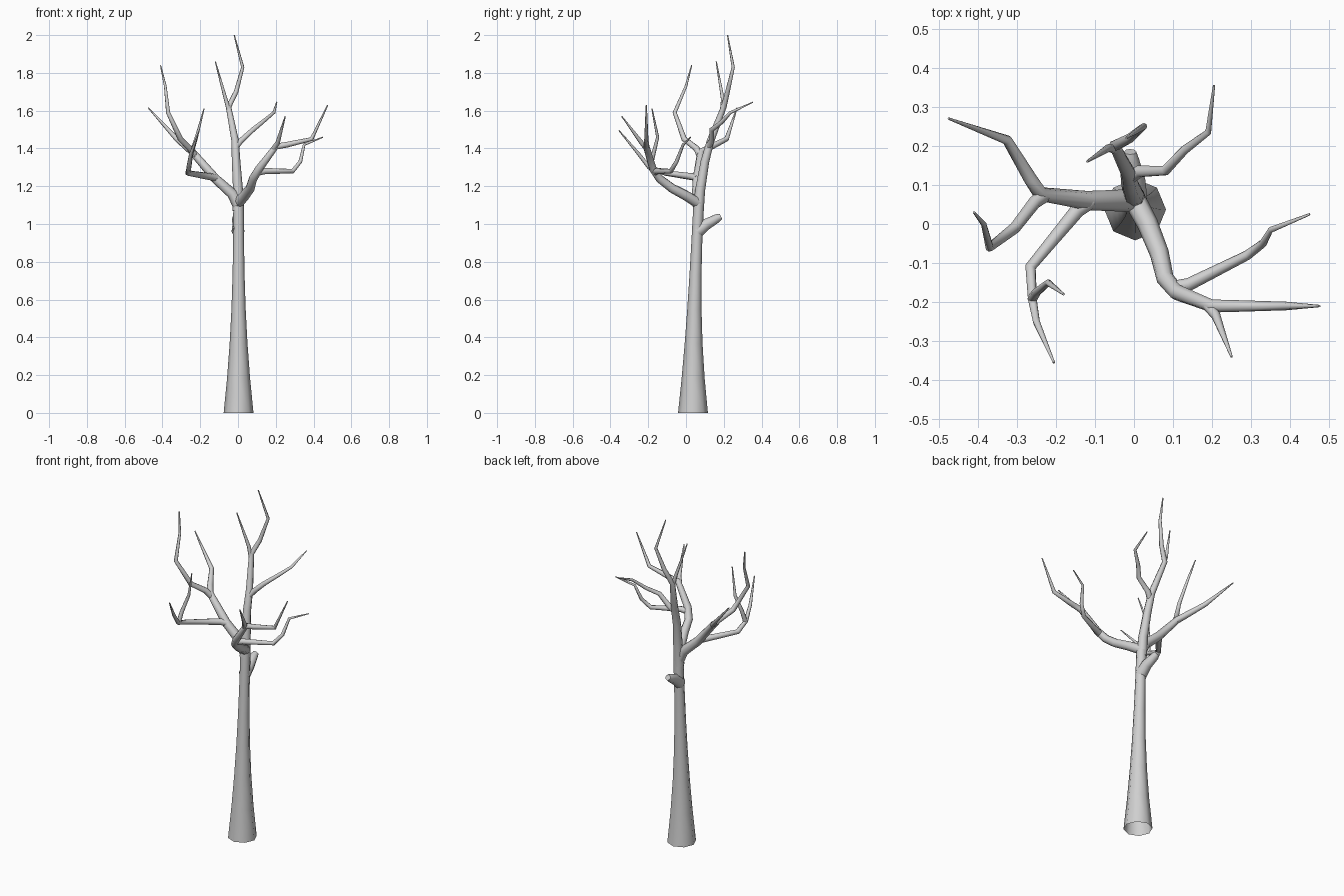
import bpy
import math
from mathutils import Vector

cube = bpy.data.objects.get("Cube")
if cube:
    bpy.data.objects.remove(cube, do_unlink=True)

# Single bark colour
bark = bpy.data.materials.new("grey_bark")
bark.use_nodes = True
grey = (0.63, 0.63, 0.63, 1)
bark.diffuse_color = grey
bark.node_tree.nodes["Principled BSDF"].inputs["Base Color"].default_value = grey


def limb(name, path, base_radius, tip_radius=0.003, flare=0.8, capped=True):
    """Eight-sided tube along a path, tapering with distance from its base."""
    path = [Vector(point) for point in path]
    curve = bpy.data.curves.new(name, "CURVE")
    curve.dimensions = "3D"
    curve.twist_mode = "MINIMUM"
    curve.bevel_depth = 1
    curve.bevel_resolution = 2
    curve.use_fill_caps = capped
    spline = curve.splines.new("POLY")
    spline.points.add(len(path) - 1)

    # Radius falls from base to tip; a higher flare narrows sooner
    steps = [(b - a).length for a, b in zip(path, path[1:])]
    for index, point in enumerate(path):
        remaining = sum(steps[index:]) / sum(steps)
        radius = tip_radius + (base_radius - tip_radius) * remaining ** flare
        spline.points[index].co = (*point, 1)
        spline.points[index].radius = radius

    curve.materials.append(bark)
    limb_object = bpy.data.objects.new(name, curve)
    bpy.context.collection.objects.link(limb_object)
    bpy.ops.object.select_all(action="DESELECT")
    limb_object.select_set(True)
    bpy.context.view_layer.objects.active = limb_object
    bpy.ops.object.convert(target="MESH")
    bpy.ops.object.shade_smooth_by_angle(angle=math.radians(60))


# Flared trunk, leaning slightly back and open underneath
trunk_height = 1.1
rings = 6
trunk_path = []
for ring in range(rings + 1):
    rise = ring / rings
    trunk_path.append((0.003, 0.037 + 0.03 * rise ** 2, trunk_height * rise))
limb("trunk", trunk_path, base_radius=0.079, tip_radius=0.028, flare=2.4, capped=False)

# Cut-off stub behind the trunk, broad where it joins and rounded at the end
limb("broken_stub",
     [(0, 0.06, 0.96), (0, 0.11, 1), (-0.01, 0.165, 1.03), (-0.01, 0.185, 1.04)],
     base_radius=0.034, tip_radius=0.016, flare=0.5)

# Central leader and its offshoots
limb("central_leader",
     [(0, 0.065, 1.07), (0, 0.075, 1.18), (-0.01, 0.1, 1.33), (-0.015, 0.13, 1.44),
      (-0.05, 0.2, 1.62), (-0.01, 0.22, 1.7), (0.025, 0.25, 1.83), (-0.02, 0.22, 2)],
     base_radius=0.029, flare=0.9)
limb("leader_twig",
     [(-0.045, 0.19, 1.59), (-0.065, 0.195, 1.66), (-0.12, 0.16, 1.86)],
     base_radius=0.012)
limb("back_branch",
     [(-0.01, 0.12, 1.41), (0.015, 0.135, 1.44), (0.08, 0.137, 1.5),
      (0.13, 0.19, 1.54), (0.19, 0.235, 1.59), (0.205, 0.355, 1.645)],
     base_radius=0.017)

# Left bough, reaching forward, and its forks
limb("left_bough",
     [(0, 0.065, 1.11), (0.035, 0, 1.15), (0.065, -0.075, 1.19), (0.08, -0.14, 1.24),
      (0.11, -0.175, 1.29), (0.2, -0.21, 1.41), (0.26, -0.21, 1.42),
      (0.39, -0.21, 1.45), (0.475, -0.21, 1.63)],
     base_radius=0.029)
limb("left_lower_branch",
     [(0.09, -0.165, 1.27), (0.14, -0.155, 1.28), (0.29, -0.08, 1.28),
      (0.33, -0.05, 1.33), (0.35, -0.015, 1.42), (0.45, 0.025, 1.46)],
     base_radius=0.018)
limb("left_twig",
     [(0.19, -0.21, 1.4), (0.21, -0.235, 1.43), (0.25, -0.34, 1.57)],
     base_radius=0.014)

# Right bough and its forks
limb("right_bough",
     [(0, 0.06, 1.1), (-0.03, 0.06, 1.16), (-0.12, 0.06, 1.24), (-0.24, 0.077, 1.38),
      (-0.265, 0.115, 1.4), (-0.325, 0.215, 1.45), (-0.475, 0.27, 1.615)],
     base_radius=0.03)
limb("right_rear_branch",
     [(-0.225, 0.076, 1.36), (-0.255, 0.055, 1.4), (-0.305, -0.01, 1.45),
      (-0.37, -0.06, 1.59), (-0.385, 0, 1.73), (-0.41, 0.03, 1.84)],
     base_radius=0.018)
limb("right_front_branch",
     [(-0.11, 0.06, 1.24), (-0.145, 0.035, 1.25), (-0.265, -0.11, 1.27),
      (-0.26, -0.195, 1.3), (-0.25, -0.25, 1.37), (-0.205, -0.355, 1.495)],
     base_radius=0.02)
limb("right_front_twig",
     [(-0.26, -0.19, 1.3), (-0.25, -0.175, 1.36), (-0.22, -0.15, 1.46), (-0.18, -0.18, 1.61)],
     base_radius=0.013)
